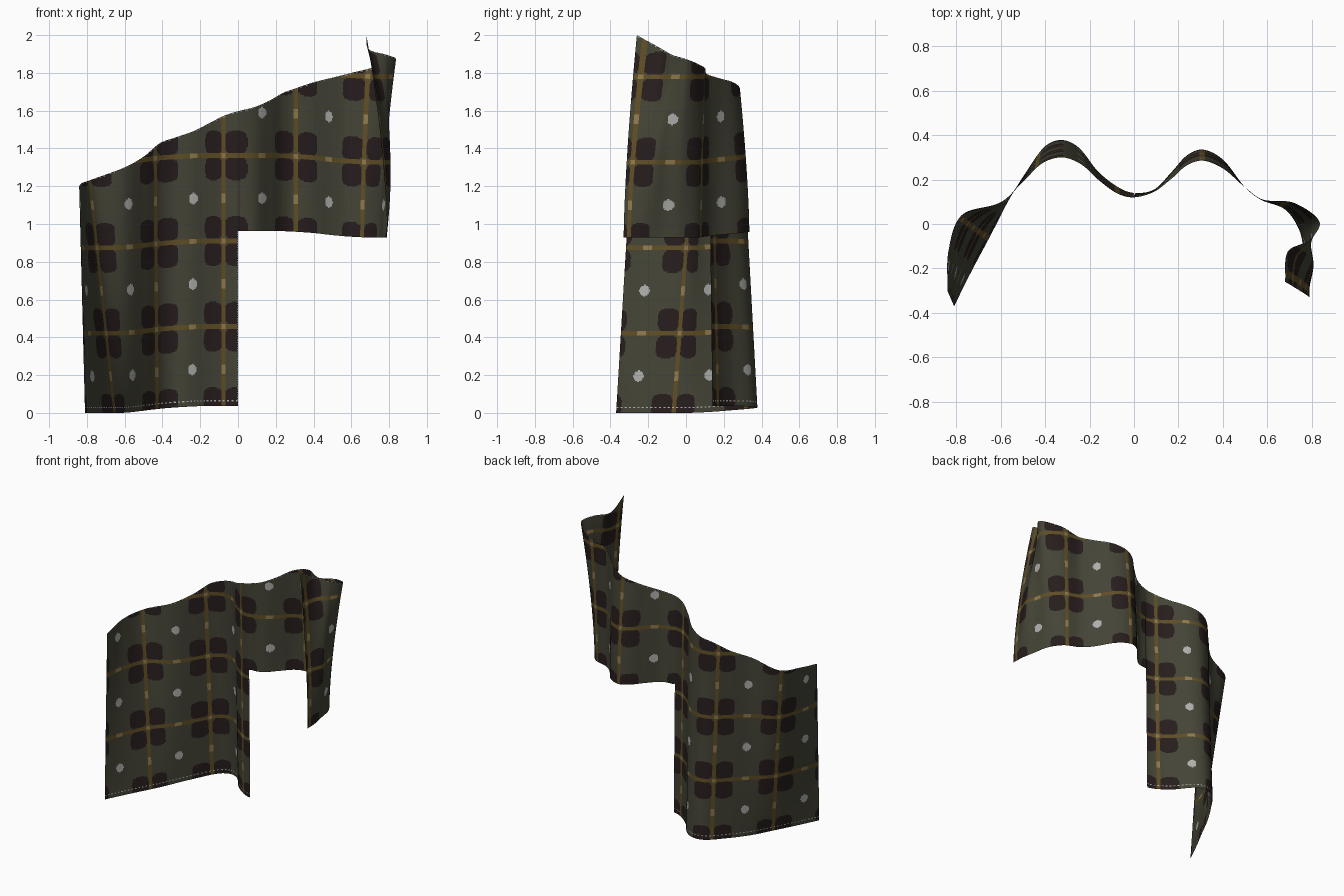
import bpy, bmesh, math

if "Cube" in bpy.data.objects:
    bpy.data.objects.remove(bpy.data.objects["Cube"])

# Fold columns, left to right: foot x, foot y, head x, head y, head z
COLS = [
    (-.81, -.37, -.84, -.30, 1.17), (-.73, -.21, -.835, -.12, 1.21),
    (-.645, -.05, -.775, .04, 1.235), (-.565, .105, -.60, .098, 1.30),
    (-.485, .235, -.495, .195, 1.36), (-.40, .35, -.41, .275, 1.43),
    (-.325, .378, -.325, .30, 1.46), (-.25, .345, -.24, .27, 1.49),
    (-.16, .235, -.15, .19, 1.535), (-.07, .165, -.07, .135, 1.575),
    (0, .14, 0, .12, 1.597), (.09, .155, .09, .145, 1.62),
    (.17, .235, .17, .205, 1.655), (.24, .31, .24, .265, 1.695),
    (.31, .335, .31, .285, 1.72), (.40, .29, .40, .25, 1.75),
    (.50, .165, .50, .165, 1.775), (.57, .11, .58, .11, 1.795),
    (.68, .065, .72, .095, 1.83), (.745, -.03, .835, .01, 1.87),
    (.765, -.13, .79, -.072, 1.895), (.785, -.235, .692, -.125, 1.925),
    (.79, -.33, .68, -.26, 2.0)]
SEAM = 10                       # column where the long and short halves meet
PERIOD = .453                   # plaid repeat up the cloth
STEP = PERIOD / 72
U0, V0 = -.08, .421             # one plaid crossing
SHORT = .928                    # lower edge of the short half


def material(name, rgb):
    m = bpy.data.materials.new(name)
    m.diffuse_color = (*rgb, 1)
    m.use_nodes = True
    m.node_tree.nodes["Principled BSDF"].inputs["Base Color"].default_value = m.diffuse_color
    return m


MATS = [material("olive cloth", (.057, .057, .037)),
        material("dark maroon", (.020, .012, .012)),
        material("dull gold", (.114, .076, .019)),
        material("pale tan", (.28, .19, .07)),
        material("light grey", (.42, .42, .41))]

# Distance along the cloth for each column, zero at the seam
us = [0]
for a, b in zip(COLS, COLS[1:]):
    us.append(us[-1] + (math.dist(a[:2], b[:2]) + math.dist(a[2:4], b[2:4])) / 2)
us = [u - us[SEAM] for u in us]


def column(u):
    """Smooth interpolation of the fold columns."""
    i = 0
    while i < len(us) - 2 and u > us[i + 1]:
        i += 1
    h = us[i + 1] - us[i]
    t = (u - us[i]) / h

    def slope(k, c):
        a, b = max(k - 1, 0), min(k + 1, len(us) - 1)
        return (COLS[b][c] - COLS[a][c]) / (us[b] - us[a])
    return [(2*t**3 - 3*t*t + 1) * COLS[i][c] + (t**3 - 2*t*t + t) * h * slope(i, c)
            + (3*t*t - 2*t**3) * COLS[i + 1][c] + (t**3 - t*t) * h * slope(i + 1, c)
            for c in range(5)]


def lift(u):
    t = min(max((abs(u) - .2) / .7, 0), 1)
    return .036 * (1 - t * t * (3 - 2 * t))


def pattern(u, v):
    """Material index of the plaid at a point of the cloth."""
    pu = .438 if u < U0 else .445
    du = abs((u - U0 + pu / 2) % pu - pu / 2)
    dv = abs((v - V0 + PERIOD / 2) % PERIOD - PERIOD / 2)
    for across, along, half in ((du, dv, PERIOD / 2), (dv, du, pu / 2)):
        if across < .0125:
            return 3 if along < .0125 or along > half - .025 else 2
    if (abs(du - .070) / .060) ** 3.5 + (abs(dv - .070) / .060) ** 3.5 < 1:
        return 1
    if math.hypot(du - pu / 2, dv - PERIOD / 2) < .029:
        return 4
    return 0


# Cloth sheet: grid aligned to the plaid, cut at its slanted head
def grid(lo, hi, origin):
    k0, k1 = math.ceil((lo - origin) / STEP + .3), math.floor((hi - origin) / STEP - .3)
    return [lo] + [origin + k * STEP for k in range(k0, k1 + 1)] + [hi]


ugrid = grid(us[0], 0, U0) + grid(0, us[-1], U0)[1:]
vgrid = grid(0, SHORT, V0) + grid(SHORT, 2.02, V0)[1:]
bm = bmesh.new()
rows, tops = [], []
for u in ugrid:
    fx, fy, hx, hy, top = column(u)
    up = lift(u)
    foot = 0 if u <= 0 else SHORT
    curl = .045 * math.exp(-((u - us[-2] + .03) / .09) ** 2)   # bulge of the curled end
    tops.append(top - up)
    line = []
    for v in vgrid:
        v = min(v, top - up)
        t = max(0, (v - foot) / (top - up - foot))
        w = t ** (1 if u <= 0 else 1.5)
        x = fx + (hx - fx) * w + curl * 4 * t * (1 - t)
        line.append(bm.verts.new((x, fy + (hy - fy) * w, v + up)))
    rows.append(line)

for j in range(len(ugrid) - 1):
    um = (ugrid[j] + ugrid[j + 1]) / 2
    for k in range(len(vgrid) - 1):
        vm = (vgrid[k] + vgrid[k + 1]) / 2
        if vgrid[k] >= max(tops[j], tops[j + 1]) or (um > 0 and vm < SHORT):
            continue
        f = bm.faces.new((rows[j][k], rows[j + 1][k], rows[j + 1][k + 1], rows[j][k + 1]))
        f.material_index = pattern(um, vm)
        # dashed stitching above the hem, beside the slit and along the head
        hem = um < 0 and vgrid[k] <= .028 < vgrid[k + 1] and j % 4 < 2
        slit = ugrid[j + 1] == 0 and .03 < vm < SHORT and k % 2
        head = vgrid[k + 1] > min(tops[j], tops[j + 1]) and j % 4 < 2
        if hem or slit or head:
            f.material_index = 4
        f.smooth = True
bmesh.ops.remove_doubles(bm, verts=bm.verts, dist=.0005)
bmesh.ops.delete(bm, geom=[v for v in bm.verts if not v.link_faces], context='VERTS')

mesh = bpy.data.meshes.new("hanging_cloth")
bm.to_mesh(mesh)
bm.free()
for m in MATS:
    mesh.materials.append(m)
bpy.context.collection.objects.link(bpy.data.objects.new("hanging_cloth", mesh))
